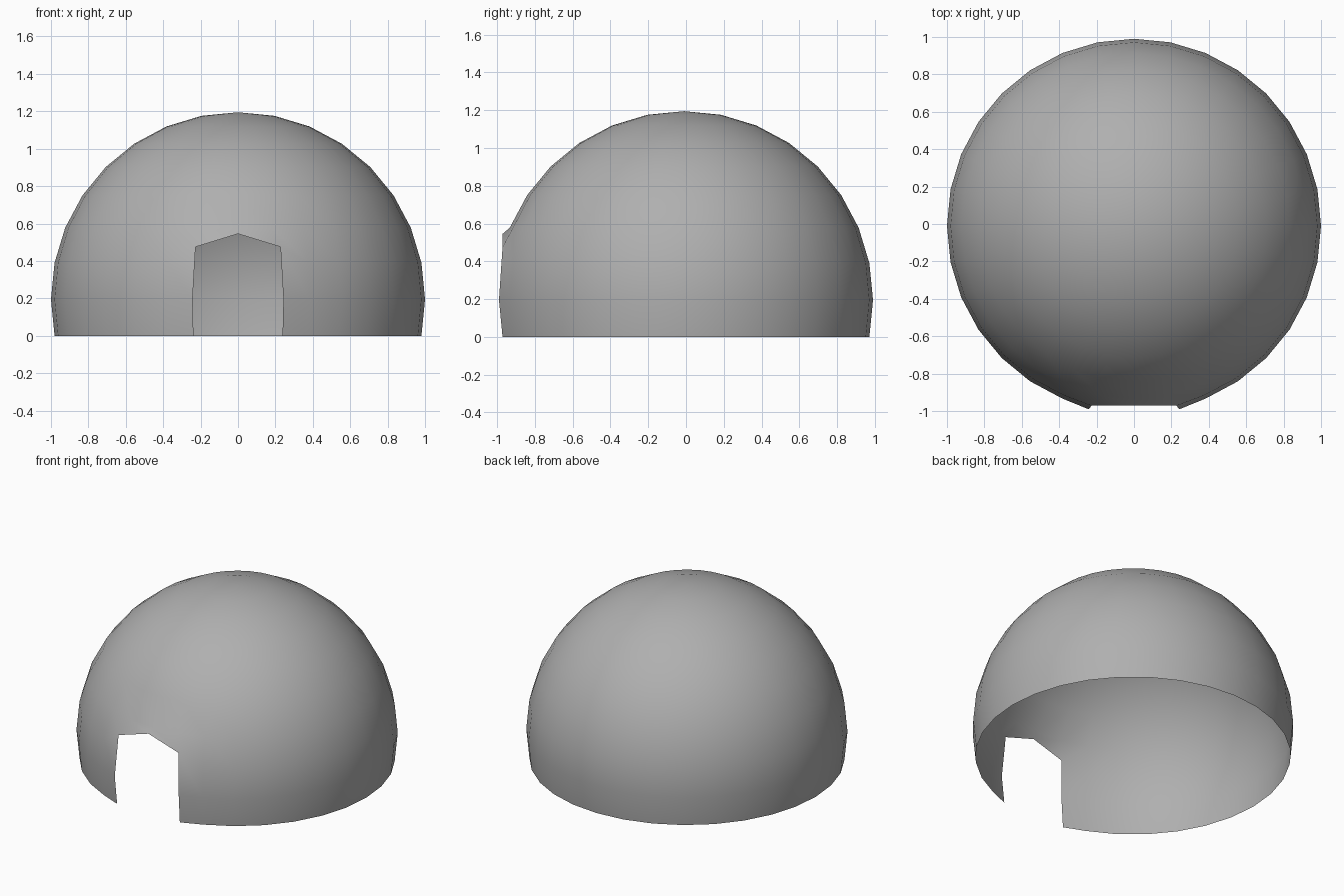
import bpy, bmesh
from mathutils import Matrix

if "Cube" in bpy.data.objects:
    bpy.data.objects.remove(bpy.data.objects["Cube"])

CZ, CY = 0.195, -0.0096   # sphere centre height and depth offset

bm = bmesh.new()
bmesh.ops.create_uvsphere(bm, u_segments=32, v_segments=16, radius=1.0)

# Dome: keep the top half plus one ring below the equator
bmesh.ops.delete(bm, geom=[v for v in bm.verts if v.co.z < -0.25], context='VERTS')

# Doorway: remove two columns by two rows of faces at the front
door = []
for f in bm.faces:
    c = f.calc_center_median()
    if c.y < -0.5 and abs(c.x) < 0.15 and c.z < 0.2:
        door.append(f)
bmesh.ops.delete(bm, geom=door, context='FACES')

# Doorway rim: widen the jambs, raise the lintel into a low gable
for v in bm.verts:
    if v.co.y < -0.5 and abs(v.co.x) < 0.21 and v.co.z < 0.25:
        if v.co.z > 0.1:
            mid = abs(v.co.x) < 0.05
            side = 1 if v.co.x > 0 else -1
            v.co = (0 if mid else side * 0.227, -0.962, (0.545 if mid else 0.475) - CZ)
        else:
            v.co.x *= 1.245

bmesh.ops.transform(bm, matrix=Matrix.Translation((0, CY, CZ)), verts=bm.verts)
for f in bm.faces:
    f.smooth = True

mesh = bpy.data.meshes.new("dome_shelter")
bm.to_mesh(mesh)
bm.free()

# Darker grey shell
mat = bpy.data.materials.new("dark_grey")
mat.diffuse_color = (0.43, 0.43, 0.43, 1)
mat.use_nodes = True
mat.node_tree.nodes["Principled BSDF"].inputs["Base Color"].default_value = mat.diffuse_color
mesh.materials.append(mat)
bpy.context.collection.objects.link(bpy.data.objects.new("dome_shelter", mesh))
